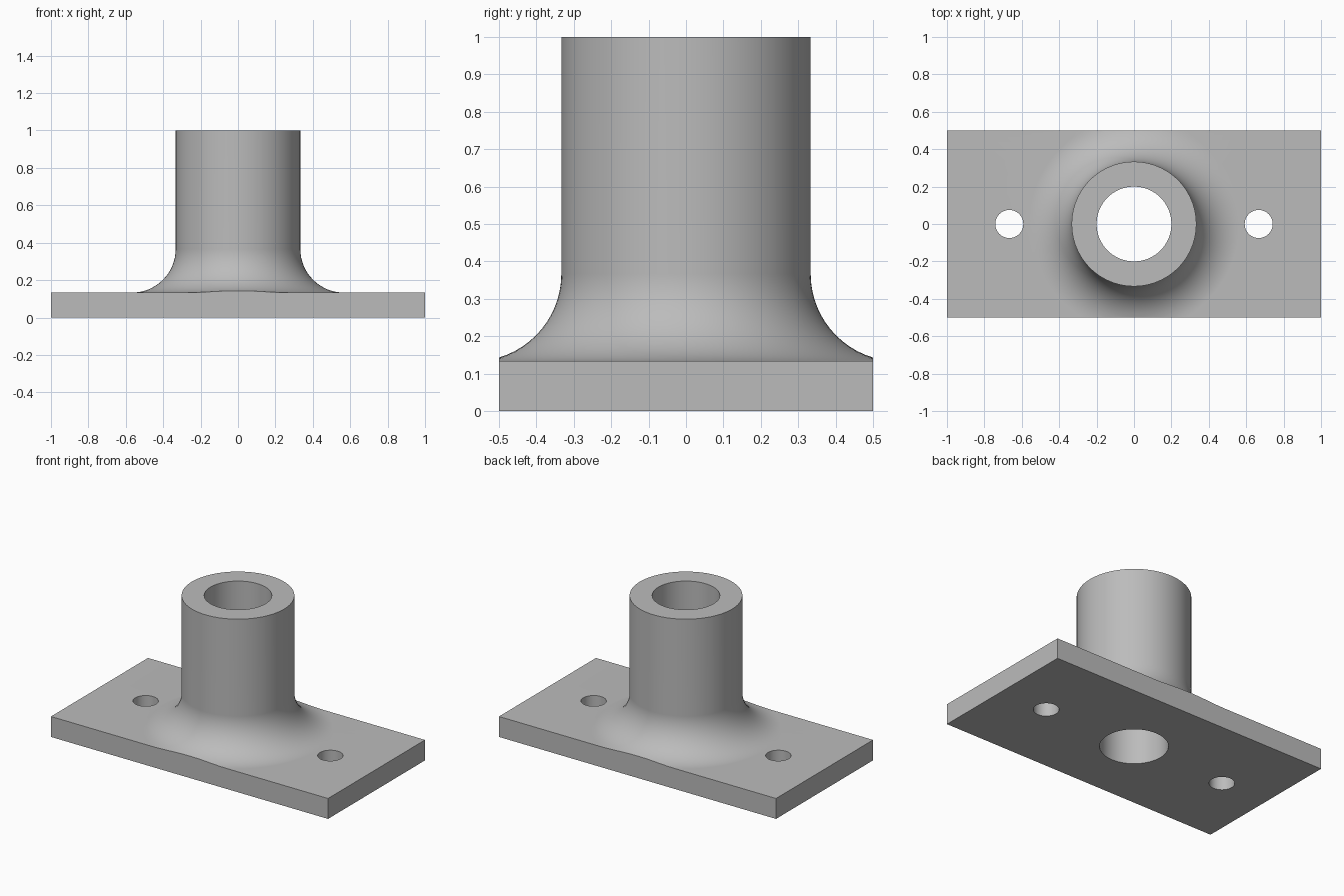
import bpy, bmesh, math
from mathutils import Matrix, Vector

if "Cube" in bpy.data.objects:
    bpy.data.objects.remove(bpy.data.objects["Cube"])

PLATE, TUBE_R, BORE_R, FILLET = 0.1333, 0.3333, 0.2, 0.2333
SEGMENTS, ARC_STEPS = 96, 16


def add_object(name, bm):
    bmesh.ops.recalc_face_normals(bm, faces=bm.faces[:])
    mesh = bpy.data.meshes.new(name)
    bm.to_mesh(mesh)
    bm.free()
    obj = bpy.data.objects.new(name, mesh)
    bpy.context.collection.objects.link(obj)
    return obj


def cut(target, cutter, operation):
    mod = target.modifiers.new(cutter.name, 'BOOLEAN')
    mod.operation, mod.object, mod.solver = operation, cutter, 'EXACT'
    bpy.ops.object.modifier_apply(modifier=mod.name)
    bpy.data.objects.remove(cutter)


# Turned body: oversized disc, filleted collar and bored tube
profile = [(BORE_R, 0), (1.3, 0), (1.3, PLATE)]
for i in range(ARC_STEPS + 1):
    a = math.pi / 2 * i / ARC_STEPS
    profile.append((TUBE_R + FILLET * (1 - math.sin(a)),
                    PLATE + FILLET * (1 - math.cos(a))))
profile += [(TUBE_R, 1), (BORE_R, 1)]

bm = bmesh.new()
rings = []
for s in range(SEGMENTS):
    a = 2 * math.pi * s / SEGMENTS
    rings.append([bm.verts.new((r * math.cos(a), r * math.sin(a), z)) for r, z in profile])
n = len(profile)
for s in range(SEGMENTS):
    p, q = rings[s], rings[(s + 1) % SEGMENTS]
    for i in range(n):
        j = (i + 1) % n
        bm.faces.new((p[i], q[i], q[j], p[j]))
flange = add_object("flanged_tube", bm)
bpy.context.view_layer.objects.active = flange
flange.select_set(True)

# Trim the disc and collar to the rectangular plate
bm = bmesh.new()
bmesh.ops.create_cube(bm, size=1, matrix=Matrix.Translation((0, 0, 0.5)) @ Matrix.Diagonal((2, 1, 2, 1)))
cut(flange, add_object("plate_outline", bm), 'INTERSECT')

# Bolt holes
for side in (-1, 1):
    bm = bmesh.new()
    bmesh.ops.create_cone(bm, cap_ends=True, segments=48, radius1=0.075, radius2=0.075,
                          depth=0.6, matrix=Matrix.Translation((side * 0.6667, 0, 0.07)))
    cut(flange, add_object("bolt_hole", bm), 'DIFFERENCE')

# Grey metal, smooth curves with crisp edges
grey = bpy.data.materials.new("grey metal")
grey.diffuse_color = (0.5, 0.5, 0.5, 1)
grey.use_nodes = True
grey.node_tree.nodes["Principled BSDF"].inputs["Base Color"].default_value = grey.diffuse_color
flange.data.materials.clear()
flange.data.materials.append(grey)
bpy.ops.object.shade_smooth_by_angle(angle=math.radians(30))
normals = flange.modifiers.new("even_normals", 'WEIGHTED_NORMAL')
normals.keep_sharp = True
